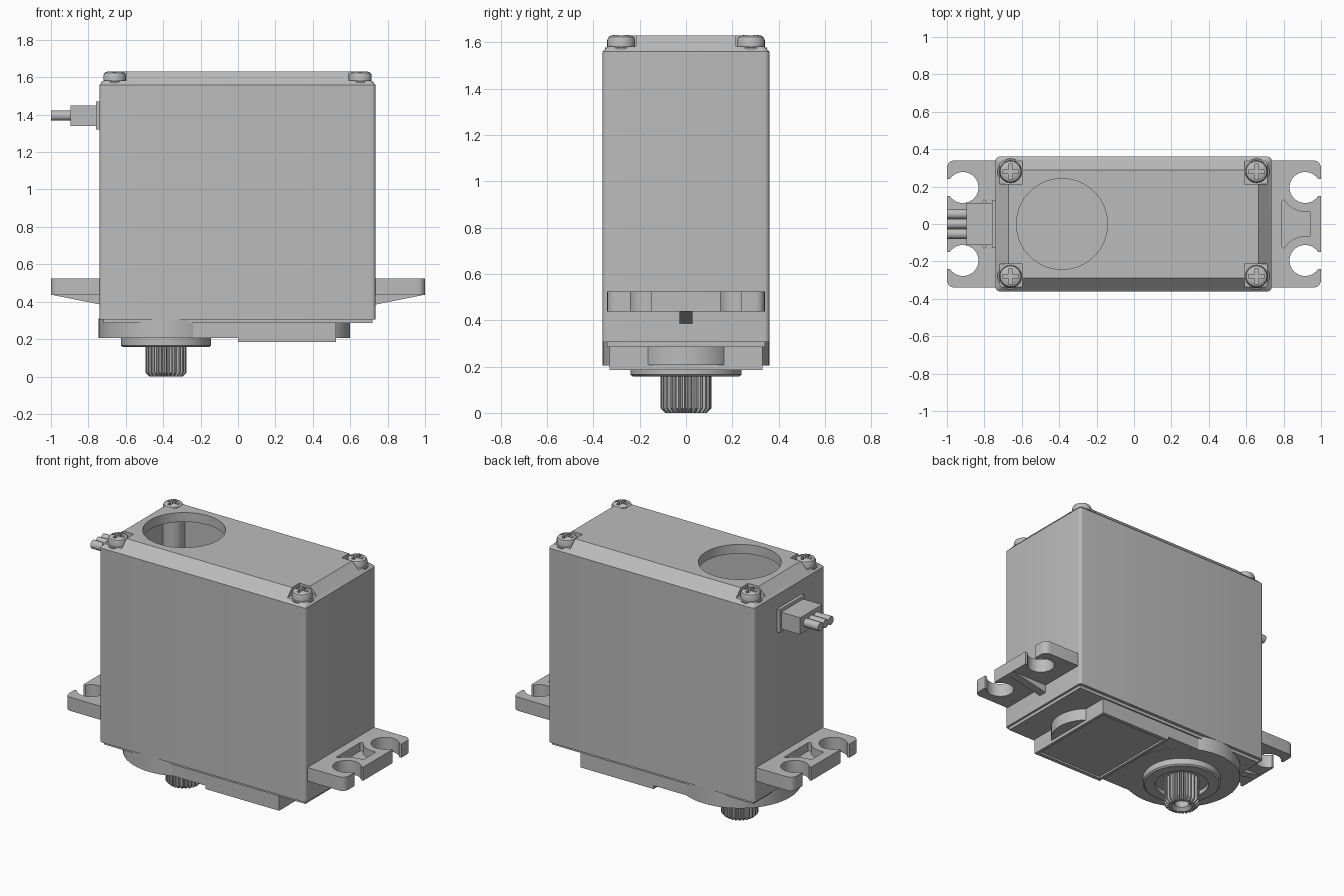
import bpy, bmesh
from math import sin, cos, pi, radians

cube = bpy.data.objects.get("Cube")
if cube:
    bpy.data.objects.remove(cube, do_unlink=True)

grey = bpy.data.materials.new("plain_grey")
grey.use_nodes = True
GREY = (0.5, 0.5, 0.5, 1)
grey.diffuse_color = GREY
grey.node_tree.nodes["Principled BSDF"].inputs["Base Color"].default_value = GREY


def loft(name, rings):
    """Closed solid skinned through rings of equal point count."""
    bm = bmesh.new()
    loops = [[bm.verts.new(p) for p in ring] for ring in rings]
    n = len(loops[0])
    for a, b in zip(loops, loops[1:]):
        for i in range(n):
            j = (i + 1) % n
            bm.faces.new((a[i], a[j], b[j], b[i]))
    bm.faces.new(loops[0][::-1])
    bm.faces.new(loops[-1])
    bmesh.ops.recalc_face_normals(bm, faces=bm.faces[:])
    me = bpy.data.meshes.new(name)
    bm.to_mesh(me)
    bm.free()
    me.materials.append(grey)
    ob = bpy.data.objects.new(name, me)
    bpy.context.collection.objects.link(ob)
    return ob


def prism(name, pts, z0, z1):
    return loft(name, [[(x, y, z) for x, y in pts] for z in (z0, z1)])


def rounded_rect(x0, x1, y0, y1, r, seg=5):
    pts = []
    for cx, cy, start in ((x1 - r, y1 - r, 0), (x0 + r, y1 - r, 90),
                          (x0 + r, y0 + r, 180), (x1 - r, y0 + r, 270)):
        for i in range(seg + 1):
            a = radians(start + 90 * i / seg)
            pts.append((cx + r * cos(a), cy + r * sin(a)))
    return pts


def box(name, x0, x1, y0, y1, z0, z1):
    return prism(name, [(x0, y0), (x1, y0), (x1, y1), (x0, y1)], z0, z1)


def circle(cx, cy, r, n=48):
    return [(cx + r * cos(2 * pi * i / n), cy + r * sin(2 * pi * i / n)) for i in range(n)]


def turned(name, cx, cy, profile, n=48):
    """Round part from (radius, height) pairs."""
    return loft(name, [[(x, y, z) for x, y in circle(cx, cy, r, n)] for r, z in profile])


def bake(ob):
    dg = bpy.context.evaluated_depsgraph_get()
    me = bpy.data.meshes.new_from_object(ob.evaluated_get(dg))
    ob.modifiers.clear()
    ob.data = me


def cut(ob, *cutters):
    for c in cutters:
        mod = ob.modifiers.new("cut", "BOOLEAN")
        mod.operation = "DIFFERENCE"
        mod.solver = "EXACT"
        mod.object = c
        bake(ob)
        bpy.data.objects.remove(c, do_unlink=True)


def mirror_x(ob):
    ob.modifiers.new("mirror", "MIRROR").use_axis[0] = True
    bake(ob)


SHAFT_X = -0.385
SCREWS = [(x, y) for x in (-0.66, 0.655) for y in (-0.28, 0.28)]

# Hollow case with chamfered top, corner notches and round opening
rings = []
for z, inset in ((0.305, 0), (1.56, 0), (1.63, 0.07)):
    outline = rounded_rect(-0.74 + inset, 0.735 - inset, -0.36 + inset, 0.36 - inset, 0.02)
    rings.append([(x, y, z) for x, y in outline])
case = loft("case", rings)
cut(case, box("cavity", -0.69, 0.685, -0.31, 0.31, 0.5, 1.57))
cut(case, prism("opening", circle(SHAFT_X, 0, 0.243, 64), 1.5, 1.7))
for x, y in SCREWS:
    sx, sy = (1 if x > 0 else -1), (1 if y > 0 else -1)
    xs = sorted((x - 0.065 * sx, x + 0.2 * sx))
    ys = sorted((y - 0.065 * sy, y + 0.2 * sy))
    cut(case, box("notch", *xs, *ys, 1.582, 1.8))

# Corner screw posts inside the case, and cross-head screws on top
for i, (x, y) in enumerate(SCREWS):
    turned(f"screw_post_{i}", x, y, [(0.07, 0.49), (0.07, 1.578)], 24)
    screw = turned(f"screw_{i}", x, y, [(0.06, 1.575), (0.06, 1.61), (0.055, 1.622),
                                        (0.044, 1.629), (0.03, 1.632)], 32)
    cut(screw, box("slot", x - 0.042, x + 0.042, y - 0.01, y + 0.01, 1.605, 1.7),
        box("slot", x - 0.01, x + 0.01, y - 0.042, y + 0.042, 1.605, 1.7))

# Gear cover under the case
box("case_base", -0.72, 0.72, -0.34, 0.34, 0.285, 0.32)
turned("cover_disc", SHAFT_X, 0, [(0.36, 0.205), (0.36, 0.31)], 64)
box("cover_block", SHAFT_X, 0.525, -0.33, 0.33, 0.207, 0.29)
turned("cover_drum", 0.38, 0, [(0.22, 0.206), (0.22, 0.29)])
panel = box("label_panel", 0, 0.525, -0.33, 0.33, 0.185, 0.21)
cut(panel, box("recess", 0.02, 0.505, -0.305, 0.305, 0.1, 0.197))

# Bearing ring round the output shaft
ring = turned("bearing_ring", SHAFT_X, 0, [(0.23, 0.157), (0.24, 0.165), (0.24, 0.22)], 64)
cut(ring, prism("recess", circle(SHAFT_X, 0, 0.165), 0.1, 0.185))

# Splined output shaft with a screw hole
TEETH = 25
spline = []
for t in range(TEETH):
    for step, r in ((0, 0.095), (0.25, 0.095), (0.45, 0.11), (0.8, 0.11)):
        a = 2 * pi * (t + step) / TEETH
        spline.append((r * cos(a), r * sin(a)))
shaft = loft("output_shaft", [[(SHAFT_X + x * s, y * s, z) for x, y in spline]
                              for s, z in ((0.82, 0), (1, 0.02), (1, 0.2))])
cut(shaft, turned("bore", SHAFT_X, 0, [(0.075, -0.01), (0.045, 0.02), (0.045, 0.13)], 24))

# Mounting ears: open screw slots, pocket and a wedge rib, mirrored
ear = prism("mounting_ears", rounded_rect(0.68, 1, -0.34, 0.34, 0.04), 0.437, 0.525)
for s in (-1, 1):
    cut(ear, prism("hole", circle(0.915, 0.195 * s, 0.083), 0.3, 0.7),
        box("mouth", 0.93, 1.1, 0.195 * s - 0.045, 0.195 * s + 0.045, 0.3, 0.7))
half = [(0.94, 0.065)]
for i in range(9):
    a = radians(270 - 60 * i / 8)
    half.append((0.915 + 0.13 * cos(a), 0.195 + 0.13 * sin(a)))
half.append((0.79, 0.12))
cut(ear, prism("pocket", half + [(x, -y) for x, y in reversed(half)], 0.47, 0.7))
cut(ear, box("trim", 0.5, 0.72, -0.5, 0.5, 0.3, 0.7))
mirror_x(ear)
rib = loft("ear_ribs", [[(0.72, y, 0.45), (0.72, y, 0.382), (0.995, y, 0.437), (0.995, y, 0.45)]
                        for y in (-0.028, 0.028)])
mirror_x(rib)

# Cable outlet with three wires
box("cable_flange", -0.76, -0.72, -0.125, 0.125, 1.32, 1.47)
box("cable_sleeve", -0.895, -0.75, -0.112, 0.112, 1.34, 1.448)
for i in (-1, 0, 1):
    loft(f"wire_{i + 2}", [[(x, y, z) for y, z in circle(0.053 * i, 1.395, 0.027, 20)]
                           for x in (-1, -0.88)])

# Smooth round surfaces, keeping edges sharp
bpy.ops.object.select_all(action="DESELECT")
for ob in bpy.context.collection.objects:
    if ob.type == "MESH" and ob.data.materials and ob.data.materials[0] == grey:
        ob.select_set(True)
        bpy.context.view_layer.objects.active = ob
bpy.ops.object.shade_smooth_by_angle(angle=radians(30))
